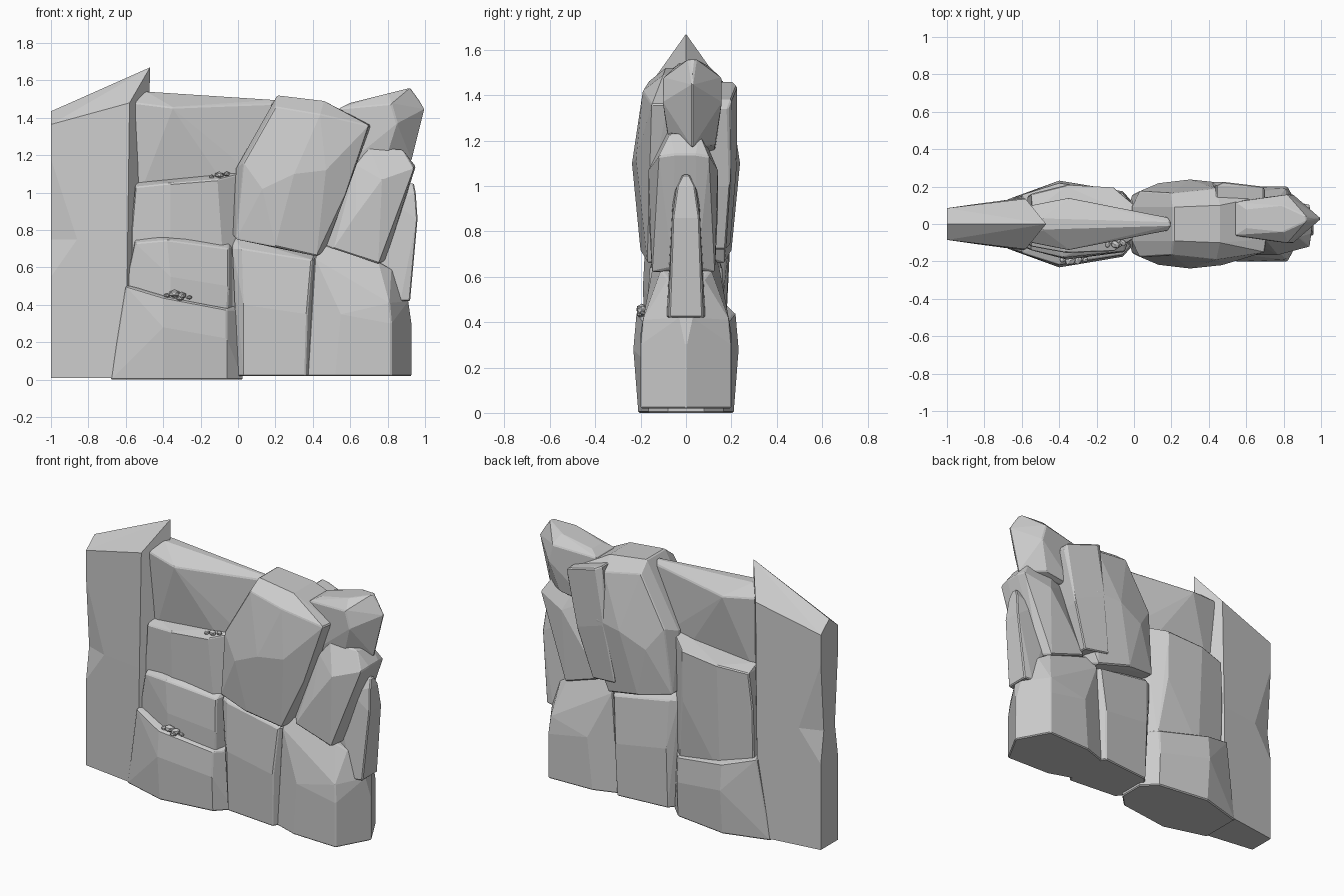
import bpy, bmesh, random
from math import radians
from mathutils import Vector

random.seed(4)


def hull(bm, pts):
    verts = [bm.verts.new(p) for p in pts]
    res = bmesh.ops.convex_hull(bm, input=verts)
    junk = set(res["geom_interior"]) | set(res["geom_unused"])
    bmesh.ops.delete(bm, geom=[v for v in junk if isinstance(v, bmesh.types.BMVert)],
                     context='VERTS')


def rock(name, *groups, back=1.0, shift=0.0, bevel=0.006):
    """Faceted boulder: hull of (x, half depth, z) points mirrored front to back."""
    bm = bmesh.new()
    for pts in groups:
        both = []
        for x, y, z in pts:
            both.append((x, -y + shift, z))
            if y:
                both.append((x, y * back + shift, z))
        hull(bm, both)
    bmesh.ops.dissolve_limit(bm, angle_limit=radians(4), verts=bm.verts[:], edges=bm.edges[:])
    bmesh.ops.recalc_face_normals(bm, faces=bm.faces[:])
    me = bpy.data.meshes.new(name)
    bm.to_mesh(me)
    bm.free()
    ob = bpy.data.objects.new(name, me)
    bpy.context.collection.objects.link(ob)
    if bevel:
        m = ob.modifiers.new("chipped_edges", 'BEVEL')
        m.width, m.segments, m.angle_limit = bevel, 1, radians(40)
    return ob


# Tall left pillar with a pointed roof and a dent half way up
rock("tall_pillar",
     [(-1, .085, .01), (-.6, .14, .01), (-.5, 0, .01), (-1, .085, .55),
      (-1, .055, .75), (-.86, .105, .75), (-.59, .14, .75), (-.49, 0, .75)],
     [(-1, .055, .75), (-.86, .105, .75), (-.59, .14, .75), (-.49, 0, .75),
      (-1, .085, 1.18), (-1, .085, 1.365), (-1, 0, 1.435), (-.58, .135, 1.48),
      (-.47, 0, 1.67)], bevel=0)

# Left stack: stepped ledges from bottom to top
rock("left_base_block",
     [(-.68, .13, 0), (-.40, .21, 0), (-.06, .165, 0), (.025, .08, 0),
      (-.64, .14, .30), (-.40, .232, .28), (-.06, .175, .22), (.02, .08, .2),
      (-.60, .155, .50), (-.40, .218, .44), (-.06, .165, .375), (.01, .08, .37),
      (-.58, .08, .51), (-.02, .06, .40)])
rock("left_front_ledge",
     [(-.61, .11, .3), (-.36, .18, .3), (-.06, .14, .3), (-.02, .06, .3),
      (-.60, .12, .50), (-.36, .19, .55), (-.05, .15, .5),
      (-.55, .14, .73), (-.38, .18, .745), (-.05, .145, .70), (-.02, .06, .71),
      (-.55, .05, .78), (-.38, .07, .79), (-.05, .05, .765)], back=.6)
rock("left_middle_block",
     [(-.57, .10, .35), (-.36, .13, .35), (-.06, .11, .35), (.02, .05, .35),
      (-.57, .11, .8), (-.36, .145, .8), (-.11, .14, .75), (.01, .06, .75),
      (-.55, .12, 1.03), (-.36, .155, 1.05), (-.11, .145, 1.07), (.01, .07, 1.10),
      (-.54, .05, 1.06), (0, .03, 1.12)], back=1.35)
rock("left_top_block",
     [(-.56, .05, .9), (-.3, .06, .9), (.02, .05, .9),
      (-.54, .06, 1.12), (-.27, .10, 1.20), (.05, .06, 1.12),
      (-.55, .10, 1.48), (-.35, .14, 1.455), (.18, .035, 1.475),
      (-.54, .04, 1.53), (-.49, .03, 1.54), (.2, .01, 1.495)])

# Right base blocks
rock("centre_base_block",
     [(-.0, .10, .02), (.03, .14, .02), (.36, .17, .02), (.40, .10, .02),
      (-.01, .11, .35), (.03, .155, .4), (.37, .18, .35), (.42, .1, .35),
      (-.03, .11, .70), (.02, .14, .70), (.395, .16, .64), (.43, .1, .63),
      (-.03, .06, .77), (.41, .06, .68)])
rock("right_base_block",
     [(.37, .14, .02), (.52, .19, .02), (.82, .20, .02), (.93, 0, .02),
      (.39, .15, .35), (.55, .20, .35), (.82, .20, .3), (.93, 0, .28),
      (.41, .145, .65), (.53, .16, .58), (.81, .19, .41), (.91, .03, .42),
      (.44, .11, .725), (.75, .11, .63), (.82, .08, .59)])

# Large leaning boulder and the smaller one tucked behind it
rock("leaning_boulder",
     [(-.03, .08, .78), (-.01, .155, .75), (.2, .20, .71), (.42, .17, .66), (.46, .10, .68),
      (-.01, .09, 1.13), (.03, .175, 1.16), (.13, .218, 1.02), (.30, .238, 1.1),
      (.47, .22, 1.12), (.58, .16, 1.0), (.20, .165, 1.46), (.44, .19, 1.42),
      (.70, .15, 1.36), (.71, .08, 1.36), (.21, .09, 1.52), (.46, .10, 1.49)])
rock("back_boulder",
     [(.44, .09, 1.46), (.48, .11, 1.44), (.69, .085, 1.38), (.70, .07, 1.34),
      (.36, .08, .74), (.53, .06, .72), (.62, .08, 1.0), (.42, .11, 1.1)], shift=.115)

# Smaller stones at the right end
rock("leaning_stone",
     [(.44, .06, .73), (.51, .155, .70), (.75, .15, .62), (.79, .06, .64),
      (.54, .08, .95), (.63, .165, .88), (.77, .165, 1.07), (.94, .12, 1.13),
      (.95, .05, 1.14), (.63, .09, 1.15), (.70, .08, 1.24), (.88, .07, 1.23)],
     back=.85)
rock("end_sliver",
     [(.76, .07, .42), (.87, .085, .42), (.92, .075, .42), (.76, .07, .75), (.95, .065, .69),
      (.96, .06, .86), (.82, .06, .95), (.95, .04, 1.0), (.94, .015, 1.05),
      (.84, .015, 1.05)])
rock("top_right_stone",
     [(.54, .09, 1.45), (.82, .13, 1.475), (.60, .05, 1.48), (.80, .07, 1.53),
      (.92, .015, 1.56), (1.0, 0, 1.45), (.85, .13, 1.37), (.58, .10, 1.15),
      (.79, .10, 1.18), (.93, 0, 1.17)], shift=.028)

# Loose pebbles on the ledges
pebbles = [(-.38, -.19, .45, .014), (-.34, -.195, .46, .024), (-.30, -.19, .45, .022),
           (-.31, -.20, .435, .016), (-.26, -.19, .44, .012), (-.14, -.11, 1.085, .013),
           (-.10, -.11, 1.095, .019), (-.06, -.10, 1.10, .015)]
for i, (x, y, z, r) in enumerate(pebbles):
    bpy.ops.mesh.primitive_ico_sphere_add(subdivisions=1, radius=r, location=(x, y, z))
    ob = bpy.context.object
    ob.name = f"pebble_{i + 1}"
    ob.scale = (1.4, 1.1, .9)
    ob.rotation_euler = Vector((0, 0, random.uniform(0, 3)))
